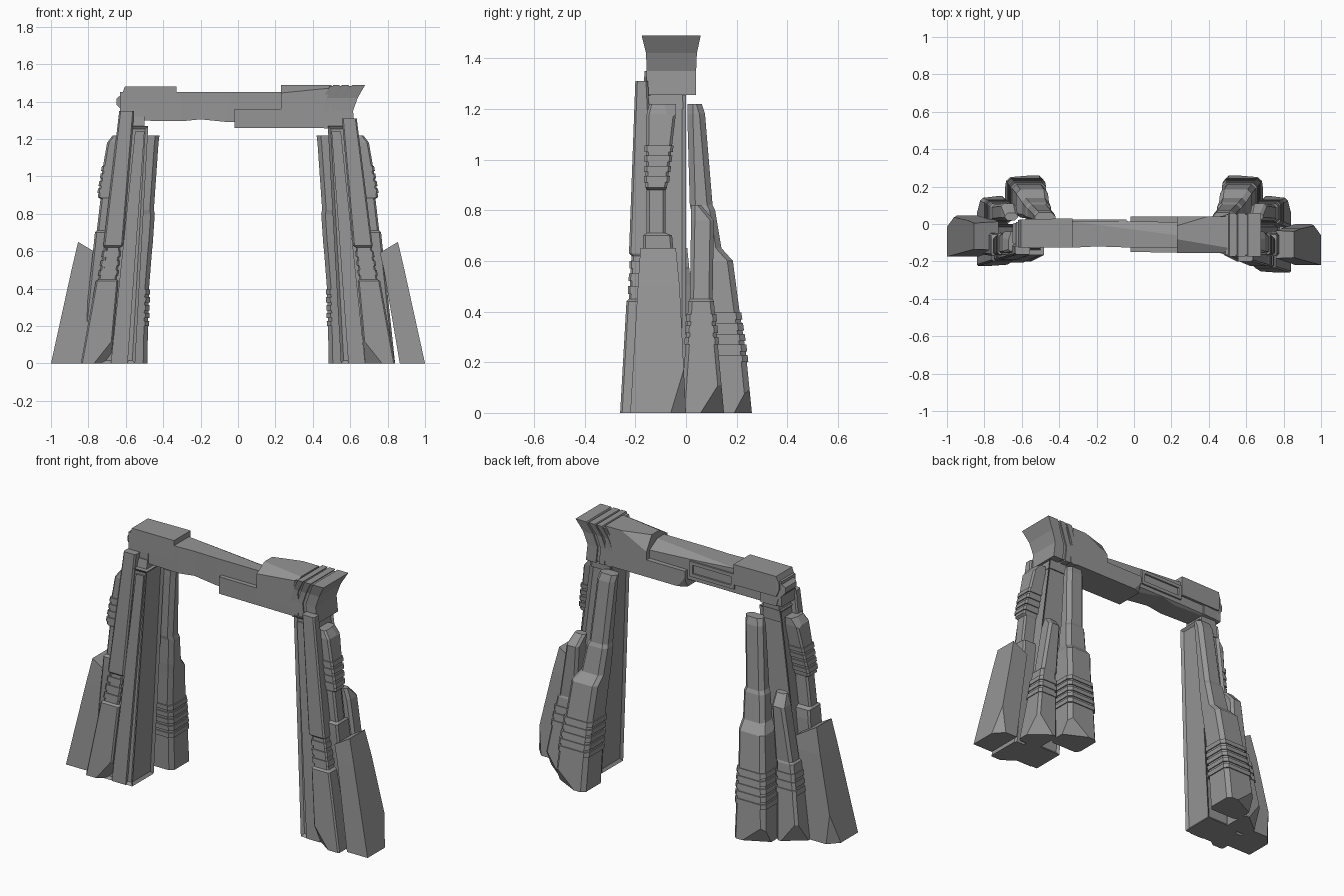
import bpy, bmesh
from mathutils import Vector

old = bpy.data.objects.get("Cube")
if old:
    bpy.data.objects.remove(old, do_unlink=True)

stone = bpy.data.materials.new("grey stone")
stone.use_nodes = True
GREY = (0.3, 0.3, 0.3, 1)
stone.diffuse_color = GREY
stone.node_tree.nodes["Principled BSDF"].inputs["Base Color"].default_value = GREY


def outline(a0, a1, b0, b1, c):
    """Rectangle, with cut corners when c is above zero."""
    if c == 0:
        return [(a0, b0), (a1, b0), (a1, b1), (a0, b1)]
    return [(a0 + c, b0), (a1 - c, b0), (a1, b0 + c), (a1, b1 - c),
            (a1 - c, b1), (a0 + c, b1), (a0, b1 - c), (a0, b0 + c)]


def loft(name, sections, cut=0, along="z", side=1, shift=0, chips=(), inset=None):
    """Skin through sections (t, a0, a1, b0, b1), then chip, inset and mirror."""
    bm = bmesh.new()
    rings = []
    for t, *box in sections:
        pts = outline(*box, cut)
        rings.append([bm.verts.new((a, b, t) if along == "z" else (t, a, b)) for a, b in pts])
    n = len(rings[0])
    sides = []
    for lo, hi in zip(rings, rings[1:]):
        for i in range(n):
            j = (i + 1) % n
            sides.append(bm.faces.new((lo[i], lo[j], hi[j], hi[i])))
    bm.faces.new(rings[0][::-1])
    bm.faces.new(rings[-1])
    bmesh.ops.recalc_face_normals(bm, faces=bm.faces)
    if inset:
        bmesh.ops.inset_individual(bm, faces=sides, thickness=inset[0], depth=inset[1])
    for point, normal in chips:
        bmesh.ops.bisect_plane(bm, geom=bm.verts[:] + bm.edges[:] + bm.faces[:],
                               plane_co=Vector(point), plane_no=Vector(normal).normalized(),
                               clear_outer=True)
        bmesh.ops.holes_fill(bm, edges=[e for e in bm.edges if e.is_boundary], sides=0)
    for v in bm.verts:
        v.co.x *= side
        v.co.y += shift
    bmesh.ops.recalc_face_normals(bm, faces=bm.faces)
    mesh = bpy.data.meshes.new(name)
    bm.to_mesh(mesh)
    bm.free()
    mesh.materials.append(stone)
    ob = bpy.data.objects.new(name, mesh)
    bpy.context.collection.objects.link(ob)


def at(sections, z):
    """Interpolated box of a column at height z."""
    for lo, hi in zip(sections, sections[1:]):
        if lo[0] <= z <= hi[0]:
            f = (z - lo[0]) / (hi[0] - lo[0])
            return [p + (q - p) * f for p, q in zip(lo[1:], hi[1:])]


def ribs(name, sections, start, count, step, thick, grow, **kw):
    """Stack of thin bands standing proud of a column."""
    for i in range(count):
        band = []
        for z in (start + i * step, start + i * step + thick):
            a0, a1, b0, b1 = at(sections, z)
            band.append((z, a0 - grow, a1 + grow, b0 - grow, b1 + grow))
        loft(f"{name}_{i + 1}", band, **kw)


# Column shapes, given for the +x leg
core = [(0, .55, .78, -.20, .0), (1.27, .48, .62, -.165, .0)]
buttress = [(0, .865, 1.0, -.22, 0), (.5, .78, .89, -.19, -.025),
            (.65, .745, .855, -.18, -.04)]
front = [(0, .68, .84, -.26, -.12), (.44, .64, .76, -.235, -.12), (.45, .65, .745, -.225, -.12),
         (.62, .63, .715, -.215, -.12), (.63, .615, .72, -.225, -.12)]
outer = [(0, .70, .84, -.16, -.04), (.65, .66, .77, -.17, -.05), (.70, .66, .765, -.17, -.055),
         (.71, .66, .755, -.155, -.08), (.88, .65, .735, -.155, -.08), (.89, .64, .75, -.16, -.075),
         (1.18, .61, .70, -.155, -.04), (1.22, .61, .67, -.145, -.04)]
back_outer = [(0, .69, .84, -.02, .15), (.44, .66, .77, .01, .11), (.45, .65, .76, .015, .105),
              (.76, .63, .71, .02, .11), (.82, .62, .69, .02, .06)]
back = [(0, .485, .69, .08, .26), (.25, .48, .67, .065, .235), (.41, .475, .65, .05, .21),
        (.6, .46, .63, .035, .185), (.65, .455, .60, .03, .14), (.8, .445, .58, .02, .115),
        (.82, .45, .57, .015, .105), (1.18, .425, .54, .005, .075), (1.22, .42, .53, .005, .062)]

# Both legs; the right one has its buttress closed up against the columns
for tag, side, low, top, gap in (("left", 1, 0, 1.31, 0), ("right", -1, .045, 1.35, .04)):
    kw = dict(side=side)
    tall_front = front + [(top, .555, .635, -.2, -.15)]
    wide_buttress = [(z, x0 - gap, *rest) for z, x0, *rest in buttress]
    loft(f"{tag}_core_pillar", core, inset=(.022, -.012), **kw)
    loft(f"{tag}_core_rail", [(0, .59, .68, -.205, -.1), (1.24, .5, .55, -.165, -.1)], **kw)
    loft(f"{tag}_buttress", wide_buttress, shift=low, chips=[
        ((.96, -.01, .1), (1, .9, -.05)), ((.855, -.1, .65), (-.6, 0, 1)),
        ((.99, -.2, .2), (1, -.4, .25))], **kw)
    loft(f"{tag}_front_column", tall_front, cut=.008, shift=low * .8, chips=[
        ((.72, -.25, .05), (-.7, -1, -.5))], **kw)
    ribs(f"{tag}_front_rib", front, .47, 3, .05, .03, .006, cut=.008, shift=low * .8, **kw)
    loft(f"{tag}_outer_column", outer, cut=.01, chips=[
        ((.69, -.07, 1.19), (1, .3, .8))], **kw)
    ribs(f"{tag}_outer_rib", outer, .91, 4, .04, .025, .006, cut=.01, **kw)
    loft(f"{tag}_back_outer_column", back_outer, cut=.015, chips=[
        ((.8, .13, .08), (.8, 1, -.5))], **kw)
    ribs(f"{tag}_back_outer_rib", back_outer, .27, 3, .045, .03, .005, cut=.015, **kw)
    loft(f"{tag}_back_column", back, cut=.022, chips=[
        ((.65, .24, .06), (.5, 1, -.5))], **kw)
    ribs(f"{tag}_back_rib", back, .2, 5, .042, .028, .006, cut=.022, **kw)
    # Socket joining the leg to the lintel
    loft(f"{tag}_leg_socket", [(1.2, .5, .62, -.15, -.005), (1.32, .5, .6, -.13, .0)], **kw)

# Lintel beam
loft("lintel_beam", [(-.63, -.12, .01, 1.3, 1.45), (-.3, -.125, .015, 1.295, 1.45),
                     (-.2, -.12, .015, 1.305, 1.45), (-.05, -.125, .015, 1.29, 1.45),
                     (.25, -.125, .01, 1.29, 1.45), (.5, -.13, .02, 1.28, 1.46)],
     along="x", chips=[((-.1, .0, 1.44), (.08, .6, 1)), ((-.2, .005, 1.3), (0, .6, -1))])
loft("lintel_right_cap", [(-.62, -.125, .02, 1.4, 1.44), (-.605, -.125, .025, 1.36, 1.48),
                          (-.33, -.125, .03, 1.36, 1.48)], along="x")
loft("lintel_right_end", [(-.65, -.1, .0, 1.385, 1.415), (-.61, -.12, .015, 1.34, 1.45),
                          (-.6, -.12, .015, 1.3, 1.45), (-.5, -.125, .02, 1.3, 1.45)], along="x")
loft("lintel_lower_block", [(-.02, -.15, .04, 1.26, 1.36), (.5, -.155, .04, 1.26, 1.36)],
     along="x", chips=[((.0, .03, 1.27), (-.5, 1, -.4))])
loft("lintel_upper_block", [(.23, -.155, .04, 1.3, 1.49), (.5, -.155, .04, 1.3, 1.49)],
     along="x", chips=[((.42, -.155, 1.465), (-.1, -.6, 1)), ((.3, .03, 1.46), (-.3, 1, .6))])

# Recessed frame on the rear of the lintel
for z in (1.33, 1.40):
    loft("lintel_rear_rail", [(-.33, 0, .025, z, z + .02), (-.04, 0, .025, z, z + .02)], along="x")
for x in (-.33, -.06):
    loft("lintel_rear_post", [(x, 0, .025, 1.33, 1.42), (x + .02, 0, .025, 1.33, 1.42)], along="x")


# Flared lintel end, made of leaning bands
def flare(name, x0, x1, g):
    loft(name, [(1.255 + g, x0 + .01, x1 + .01, -.155 + g, .04 - g),
                (1.35, x0, x1, -.155 + g, .04 - g),
                (1.42, x0 + .025, x1 + .025, -.158 + g, .043 - g),
                (1.49 - g, x0 + .06, x1 + .065, -.175 + g, .058 - g)])


flare("flare_body", .43, .6, .008)
for i, (x0, x1) in enumerate(((.45, .48), (.495, .53), (.55, .615))):
    flare(f"flare_band_{i + 1}", x0, x1, 0)
